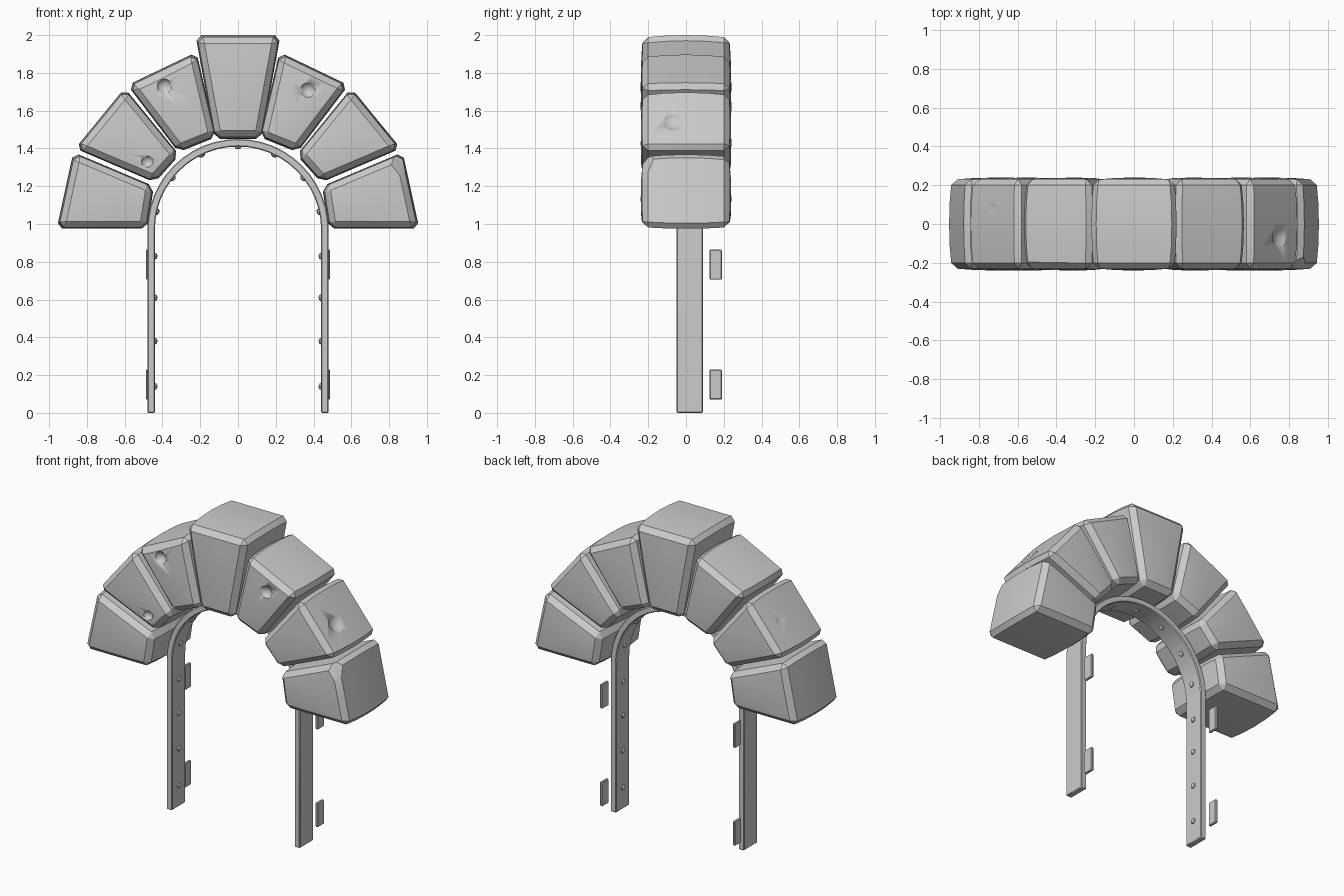
import bpy, bmesh, math
from mathutils import Vector, Matrix

if "Cube" in bpy.data.objects:
    bpy.data.objects.remove(bpy.data.objects["Cube"])


def finish(bm, name, angle=30):
    bmesh.ops.recalc_face_normals(bm, faces=bm.faces[:])
    mesh = bpy.data.meshes.new(name)
    bm.to_mesh(mesh)
    bm.free()
    ob = bpy.data.objects.new(name, mesh)
    bpy.context.collection.objects.link(ob)
    bpy.ops.object.select_all(action='DESELECT')
    ob.select_set(True)
    bpy.context.view_layer.objects.active = ob
    bpy.ops.object.shade_smooth_by_angle(angle=math.radians(angle))
    return ob


def dent_cutter(name, centre, radius):
    bm = bmesh.new()
    bmesh.ops.create_icosphere(bm, subdivisions=2, radius=radius,
                               matrix=Matrix.Translation(centre))
    ob = finish(bm, name)
    ob.hide_render = True
    ob.display_type = 'WIRE'
    ob.hide_set(True)
    return ob


def stone(name, quad, chips=(), dents=()):
    """Wedge from an x-z quad: outer a, outer b, inner b, inner a."""
    a, b, c, d = [Vector((x, 0, z)) for x, z in quad]
    mid = (a + b + c + d) / 4
    bm = bmesh.new()
    bmesh.ops.create_cube(bm, size=2)
    bmesh.ops.subdivide_edges(bm, edges=bm.edges[:], cuts=3, use_grid_fill=True)
    for v in bm.verts:
        u, w, r = v.co
        s, t = (u + 1) / 2, (r + 1) / 2
        p = d.lerp(c, s).lerp(a.lerp(b, s), t)
        p = mid + (p - mid) * (1 - 0.05 * w * w)          # slight pillow shape
        p.y = 0.24 * w * (1 - 0.04 * max(u * u, r * r))
        v.co = p
    bmesh.ops.recalc_face_normals(bm, faces=bm.faces[:])
    sharp = [e for e in bm.edges if e.calc_face_angle(0) > 0.7]
    bmesh.ops.bevel(bm, geom=sharp, offset=0.03, segments=1, profile=0.5,
                    affect='EDGES', clamp_overlap=True)
    for point, normal in chips:                           # broken corners
        cut = bmesh.ops.bisect_plane(
            bm, geom=bm.verts[:] + bm.edges[:] + bm.faces[:],
            plane_co=point, plane_no=Vector(normal).normalized(), clear_outer=True)
        edges = [g for g in cut['geom_cut'] if isinstance(g, bmesh.types.BMEdge)]
        if edges:
            bmesh.ops.holes_fill(bm, edges=edges, sides=0)
    ob = finish(bm, name, 20)
    for i, (centre, radius) in enumerate(dents):          # shallow pits
        mod = ob.modifiers.new("dent", 'BOOLEAN')
        mod.operation = 'DIFFERENCE'
        mod.solver = 'EXACT'
        mod.object = dent_cutter(f"{name}_dent_cutter_{i}", centre, radius)
    return ob


# Seven arch stones
LOW = [(0.96, 0.975), (0.872, 1.38), (0.445, 1.20), (0.48, 0.975)]
SIDE = [(0.862, 1.40), (0.60, 1.72), (0.31, 1.365), (0.44, 1.22)]
UPPER = [(0.585, 1.735), (0.22, 1.91), (0.115, 1.46), (0.315, 1.38)]
flip = lambda q: [(-x, z) for x, z in q]

stone("keystone", [(-0.225, 2.0), (0.225, 2.0), (0.125, 1.45), (-0.125, 1.45)])
stone("right_low_stone", LOW, [((0.83, -0.215, 1.32), (0.5, -0.7, 0.4))])
stone("left_low_stone", flip(LOW))
stone("right_side_stone", SIDE, [((0.62, 0.2, 1.70), (0.2, 0.7, 0.6))],
      [((0.795, -0.07, 1.575), 0.085)])
stone("left_side_stone", flip(SIDE), [((-0.62, -0.2, 1.70), (-0.2, -0.7, 0.6))],
      [((-0.795, 0.09, 1.60), 0.085), ((-0.48, -0.25, 1.33), 0.035)])
stone("right_upper_stone", UPPER, [((0.52, -0.215, 1.68), (0.57, -0.7, -0.42))],
      [((0.37, -0.255, 1.71), 0.045)])
stone("left_upper_stone", flip(UPPER), [((-0.4, -0.21, 1.80), (-0.3, -0.75, 0.6))],
      [((-0.39, -0.255, 1.73), 0.045)])

# Metal band lining the opening
CZ, RO, RI = 0.97, 0.48, 0.44
N = 24
path = [(1, 0, 0.005)]
path += [(math.cos(i * math.pi / N), math.sin(i * math.pi / N), CZ) for i in range(N + 1)]
path += [(-1, 0, 0.005)]
path[0], path[-1] = (1, 0, 0), (-1, 0, 0)
bm = bmesh.new()
rings = [[bm.verts.new((dx * r, y, z + dz * r))
          for r, y in ((RO, -0.05), (RO, 0.09), (RI, 0.09), (RI, -0.05))]
         for dx, dz, z in path]
for p, q in zip(rings, rings[1:]):
    for k in range(4):
        bm.faces.new((p[k], p[(k + 1) % 4], q[(k + 1) % 4], q[k]))
bm.faces.new(rings[0])
bm.faces.new(rings[-1])
band = finish(bm, "arch_band")
bev = band.modifiers.new("edge", 'BEVEL')
bev.width, bev.segments = 0.005, 1
bev.limit_method, bev.angle_limit = 'ANGLE', math.radians(40)

# Rivets on the inside of the band
spots = [(s * RI, z, s, 0) for s in (-1, 1) for z in (0.14, 0.38, 0.61, 0.83)]
for i in range(7):
    ang = math.radians(12.5 + i * 155 / 6)
    c, s = math.cos(ang), math.sin(ang)
    spots.append((RI * c, CZ + RI * s, c, s))
bm = bmesh.new()
for x, z, nx, nz in spots:
    rot = Vector((nx, 0, nz)).to_track_quat('Z', 'Y').to_matrix().to_4x4()
    m = Matrix.Translation((x, 0.02, z)) @ rot @ Matrix.Diagonal((1, 1, 0.75, 1))
    bmesh.ops.create_uvsphere(bm, u_segments=8, v_segments=6, radius=0.018, matrix=m)
finish(bm, "rivets")

# Small hinge plates behind the band
for side, sx in (("left", -1), ("right", 1)):
    for level, z in (("lower", 0.15), ("upper", 0.785)):
        bm = bmesh.new()
        m = Matrix.Translation((sx * 0.478, 0.157, z)) @ Matrix.Diagonal((0.018, 0.065, 0.158, 1))
        bmesh.ops.create_cube(bm, size=1, matrix=m)
        bmesh.ops.bevel(bm, geom=bm.edges[:], offset=0.004, segments=1,
                        profile=0.5, affect='EDGES')
        finish(bm, f"{side}_{level}_hinge_plate")
